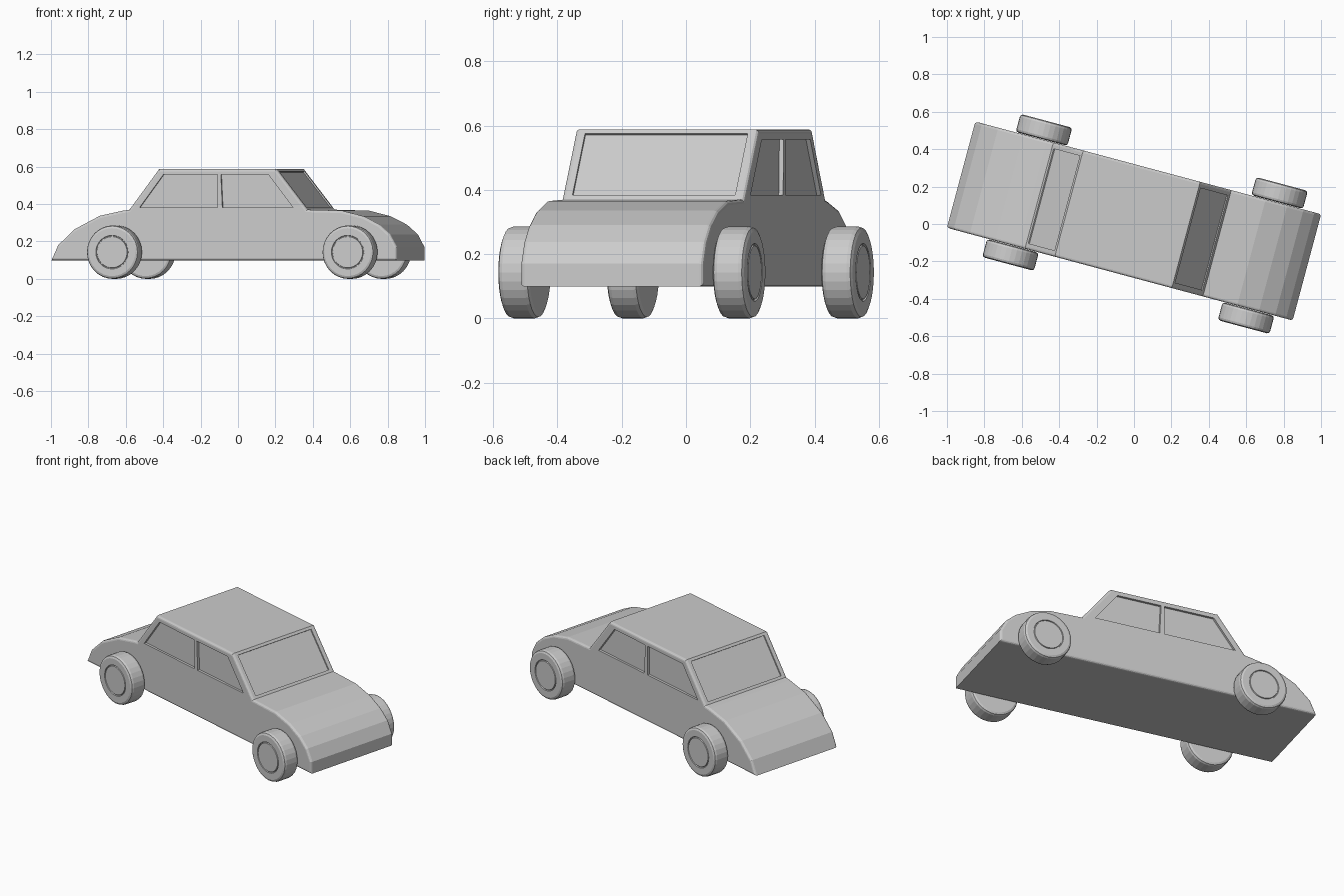
import bpy, bmesh, math
from mathutils import Matrix

if "Cube" in bpy.data.objects:
    bpy.data.objects.remove(bpy.data.objects["Cube"])

# The whole car is turned 15 degrees about z
CAR = Matrix.Translation((0, 0.016, 0)) @ Matrix.Rotation(math.radians(-15), 4, 'Z')
HALF = 0.294


def add_object(name, bm, matrix=CAR):
    bmesh.ops.recalc_face_normals(bm, faces=bm.faces)
    mesh = bpy.data.meshes.new(name)
    bm.to_mesh(mesh)
    bm.free()
    ob = bpy.data.objects.new(name, mesh)
    bpy.context.collection.objects.link(ob)
    ob.matrix_world = matrix
    return ob


def prism(profile, y0, y1):
    """Side profile (x, z) extruded from y0 to y1."""
    bm = bmesh.new()
    face = bm.faces.new([bm.verts.new((x, y0, z)) for x, z in profile])
    ext = bmesh.ops.extrude_face_region(bm, geom=[face])
    for v in ext['geom']:
        if isinstance(v, bmesh.types.BMVert):
            v.co.y = y1
    bmesh.ops.recalc_face_normals(bm, faces=bm.faces)
    return bm


# Side profile pieces, front to rear
hood = [(0.957, 0.099), (0.957, 0.17), (0.92, 0.238), (0.86, 0.29), (0.77, 0.335), (0.65, 0.365)]
cabin = [(0.46, 0.37), (0.288, 0.588), (-0.36, 0.588), (-0.525, 0.37)]
trunk = [(-0.56, 0.365), (-0.69, 0.337), (-0.83, 0.265), (-0.92, 0.18), (-0.957, 0.099)]

# Closed body with softly rounded side edges
bm = prism(hood + cabin + trunk, -HALF, HALF)
edges = [e for e in bm.edges if abs(e.verts[0].co.y - e.verts[1].co.y) < 1e-5]
bmesh.ops.bevel(bm, geom=edges, offset=0.013, segments=3, profile=0.5, affect='EDGES')
body = add_object("car_body", bm)


def cut(name, profile, y0, y1):
    cutter = add_object(name, prism(profile, y0, y1))
    cutter.hide_render = True
    cutter.display_type = 'WIRE'
    mod = body.modifiers.new(name, 'BOOLEAN')
    mod.operation = 'DIFFERENCE'
    mod.solver = 'EXACT'
    mod.object = cutter


# Recessed side windows
rear_window = [(-0.465, 0.383), (-0.035, 0.383), (-0.035, 0.557), (-0.335, 0.557)]
front_window = [(-0.008, 0.383), (0.382, 0.383), (0.247, 0.557), (-0.016, 0.557)]
for side, label in ((-1, "near"), (1, "far")):
    for name, shape in (("rear", rear_window), ("front", front_window)):
        cut(f"{name}_window_cutter_{label}", shape, side * (HALF - 0.014), side * (HALF + 0.05))


# Recessed windscreen and rear window
def screen(name, base, top, direction):
    dx, dz = top[0] - base[0], top[1] - base[1]
    length = math.hypot(dx, dz)
    nx, nz = direction * abs(dz) / length, abs(dx) / length
    a = (base[0] + dx * 0.06, base[1] + dz * 0.06)
    b = (base[0] + dx * 0.94, base[1] + dz * 0.94)
    shape = [(p[0] + nx * d, p[1] + nz * d)
             for p, d in ((a, -0.008), (b, -0.008), (b, 0.03), (a, 0.03))]
    cut(name, shape, -0.262, 0.262)


screen("windscreen_cutter", cabin[0], cabin[1], 1)
screen("rear_screen_cutter", cabin[3], cabin[2], -1)


# Wheels: tyre with grooved hub, turned around the axle
def wheel(name, x, side):
    section = [(0, -0.05), (0.128, -0.05), (0.139, -0.045), (0.143, -0.034), (0.143, 0.034),
               (0.139, 0.045), (0.128, 0.05), (0.090, 0.05), (0.088, 0.044),
               (0.085, 0.044), (0.083, 0.05), (0, 0.05)]
    bm = bmesh.new()
    verts = [bm.verts.new((r, y * side, 0)) for r, y in section]
    geom = verts + [bm.edges.new(p) for p in zip(verts, verts[1:])]
    bmesh.ops.spin(bm, geom=geom, cent=(0, 0, 0), axis=(0, 1, 0),
                   angle=math.tau, steps=32, use_duplicate=False)
    bmesh.ops.remove_doubles(bm, verts=bm.verts, dist=1e-5)
    add_object(name, bm, CAR @ Matrix.Translation((x, side * 0.346, 0.143)))


for side, label in ((-1, "near"), (1, "far")):
    wheel(f"front_wheel_{label}", 0.713, side)
    wheel(f"rear_wheel_{label}", -0.591, side)
